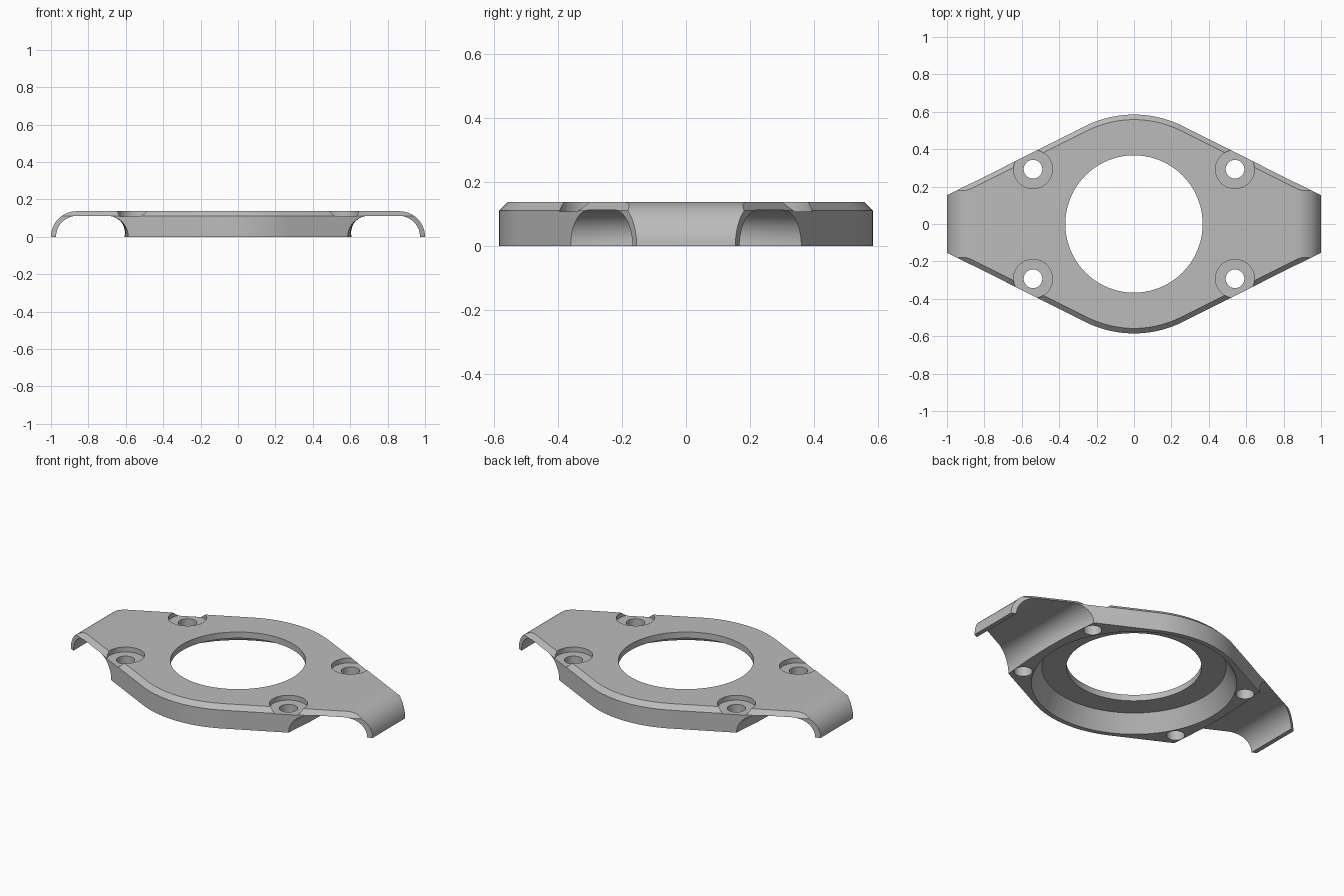
import bpy, bmesh
from math import sin, cos, pi, atan2

if "Cube" in bpy.data.objects:
    bpy.data.objects.remove(bpy.data.objects["Cube"], do_unlink=True)

TOP, LIP, R = 0.137, 0.112, 0.585
SLOPE = atan2(2, 1)          # direction of the slanted edges' normals

grey = bpy.data.materials.new("satin_grey")
grey.use_nodes = True
colour = (0.5, 0.5, 0.5, 1)
grey.diffuse_color = colour
grey.node_tree.nodes["Principled BSDF"].inputs["Base Color"].default_value = colour


def loft(name, rings):
    """Closed solid through rings with equal point counts."""
    bm = bmesh.new()
    loops = [[bm.verts.new(p) for p in ring] for ring in rings]
    n = len(loops[0])
    for a, b in zip(loops, loops[1:]):
        for i in range(n):
            j = (i + 1) % n
            bm.faces.new((a[i], a[j], b[j], b[i]))
    bm.faces.new(loops[0])
    bm.faces.new(loops[-1])
    bmesh.ops.recalc_face_normals(bm, faces=bm.faces)
    mesh = bpy.data.meshes.new(name)
    bm.to_mesh(mesh)
    bm.free()
    mesh.materials.append(grey)
    ob = bpy.data.objects.new(name, mesh)
    bpy.context.collection.objects.link(ob)
    return ob


def circle(r, z, x=0, y=0, n=48):
    return [(x + r * cos(2 * pi * i / n), y + r * sin(2 * pi * i / n), z) for i in range(n)]


def arc(cx, r, h, start, end, n=14):
    """Elliptical arc in the x-z plane."""
    steps = [start + (end - start) * i / n for i in range(n + 1)]
    return [(cx + r * cos(a), h * sin(a)) for a in steps]


def outline(r, z):
    """Central arc with tangent lines running out past both ends."""
    side = 1.1
    y_end = (r - side * cos(SLOPE)) / sin(SLOPE)
    n = 20
    angles = [SLOPE + (pi - 2 * SLOPE) * i / n for i in range(n + 1)]
    half = [(side, y_end)] + [(r * cos(a), r * sin(a)) for a in angles] + [(-side, y_end)]
    return [(x, y, z) for x, y in half] + [(-x, -y, z) for x, y in half]


def combine(body, tool, operation):
    mod = body.modifiers.new("cut", 'BOOLEAN')
    mod.object, mod.operation, mod.solver = tool, operation, 'EXACT'
    bpy.context.view_layer.objects.active = body
    bpy.ops.object.modifier_apply(modifier=mod.name)
    bpy.data.objects.remove(tool, do_unlink=True)


# Plate outline with a bevelled top edge
bevel = 0.027
plate = loft("mounting_plate", [outline(R, -0.1), outline(R, TOP - bevel),
                                outline(R - 2 * bevel, TOP + bevel)])

# Side profile with rounded ends
ends = arc(1 - TOP, TOP, TOP, 0, pi / 2) + arc(TOP - 1, TOP, TOP, pi / 2, pi)
combine(plate, loft("side_profile", [[(x, y, z) for x, z in ends] for y in (-1, 1)]), 'INTERSECT')

# Arched channels under both ends, with a slightly bowed inner wall
channel = arc(0.861, LIP, LIP, 0, pi / 2) + arc(0.70, 0.115, LIP, pi / 2, pi)
channel = [(0.973, -0.1)] + channel + [(0.585, -0.1)]
for side in (-1, 1):
    rings = []
    for k in range(-10, 11):
        y = 0.08 * k
        bow = 0.022 * max(0, 1 - (y / 0.363) ** 2)
        rings.append([(side * (x + (bow * (1 - max(z, 0) / LIP) if x < 0.7 else 0)), y, z)
                      for x, z in channel])
    combine(plate, loft("channel", rings), 'DIFFERENCE')

# Central opening and the conical recess beneath it
combine(plate, loft("opening", [circle(0.367, -1, n=96), circle(0.367, 1, n=96)]), 'DIFFERENCE')
combine(plate, loft("recess", [circle(0.585, -0.05, n=96), circle(0.557, 0, n=96),
                               circle(0.50, 0.1, n=96)]), 'DIFFERENCE')

# Four counterbored screw holes
for sx in (-1, 1):
    for sy in (-1, 1):
        x, y = sx * 0.54, sy * 0.293
        combine(plate, loft("counterbore", [circle(0.104, 0.108, x, y), circle(0.104, 0.3, x, y)]),
                'DIFFERENCE')
        combine(plate, loft("screw_hole", [circle(0.05, -1, x, y), circle(0.05, 1, x, y)]),
                'DIFFERENCE')

plate.select_set(True)
bpy.context.view_layer.objects.active = plate
bpy.ops.object.shade_smooth_by_angle(angle=0.45)
